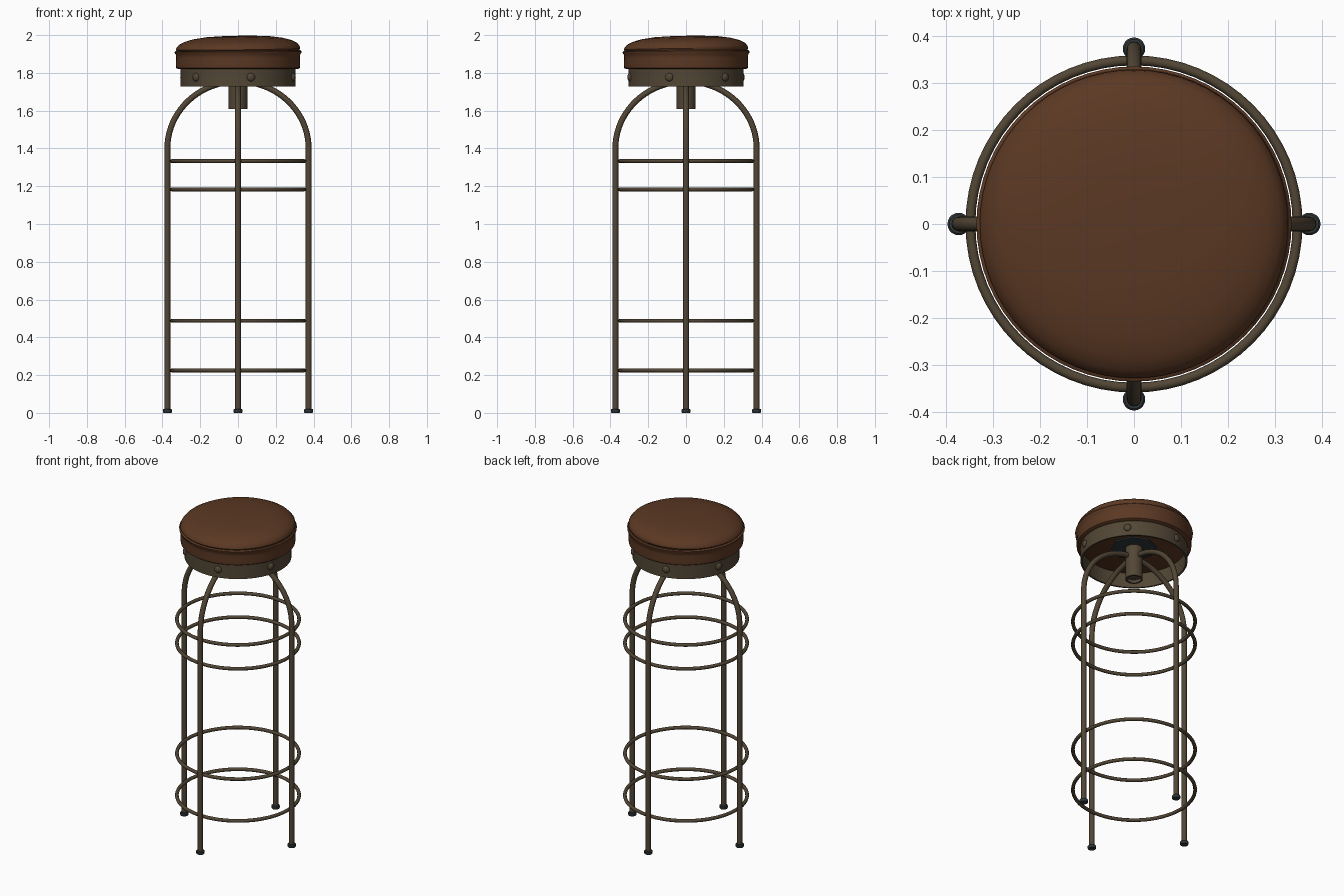
import bpy, bmesh, math
from mathutils import Matrix, Vector

cube = bpy.data.objects.get("Cube")
if cube:
    bpy.data.objects.remove(cube, do_unlink=True)


def material(name, rgb):
    m = bpy.data.materials.new(name)
    m.use_nodes = True
    m.diffuse_color = (*rgb, 1)
    bsdf = next(n for n in m.node_tree.nodes if n.type == 'BSDF_PRINCIPLED')
    bsdf.inputs["Base Color"].default_value = (*rgb, 1)
    bsdf.inputs["Roughness"].default_value = 0.6
    return m


leather = material("brown leather", (0.105, 0.040, 0.017))
metal = material("aged bronze metal", (0.085, 0.062, 0.036))
rubber = material("dark slate", (0.030, 0.038, 0.042))


def finish(name, bm, mat, angle=40):
    bmesh.ops.recalc_face_normals(bm, faces=bm.faces)
    mesh = bpy.data.meshes.new(name)
    bm.to_mesh(mesh)
    bm.free()
    mesh.materials.append(mat)
    ob = bpy.data.objects.new(name, mesh)
    bpy.context.collection.objects.link(ob)
    bpy.ops.object.select_all(action='DESELECT')
    ob.select_set(True)
    bpy.context.view_layer.objects.active = ob
    bpy.ops.object.shade_smooth_by_angle(angle=math.radians(angle))
    return ob


def lathe(name, profile, mat, segments=64, closed=False, centre=(0, 0), shape=None):
    """Spin an (r, z) profile around a vertical axis."""
    bm = bmesh.new()
    verts = [bm.verts.new((r, 0, z)) for r, z in profile]
    pairs = list(zip(verts, verts[1:])) + ([(verts[-1], verts[0])] if closed else [])
    edges = [bm.edges.new(p) for p in pairs]
    bmesh.ops.spin(bm, geom=verts + edges, axis=(0, 0, 1), cent=(0, 0, 0),
                   angle=math.tau, steps=segments)
    bmesh.ops.remove_doubles(bm, verts=bm.verts, dist=0.0001)
    for v in bm.verts:
        if shape:
            shape(v.co)
        v.co += Vector((*centre, 0))
    return finish(name, bm, mat)


def ring(name, z, major, minor, mat):
    section = [(major + minor * math.cos(a), z + minor * math.sin(a))
               for a in (i * math.tau / 10 for i in range(10))]
    return lathe(name, section, mat, closed=True)


def tube(name, path, radius, mat, sides=12):
    """Sweep a round section along a path lying in the xz plane."""
    bm = bmesh.new()
    loops = []
    for i, p in enumerate(path):
        t = (path[min(i + 1, len(path) - 1)] - path[max(i - 1, 0)]).normalized()
        side = Vector((0, 1, 0))
        up = t.cross(side)
        loops.append([bm.verts.new(p + radius * (math.cos(a) * side + math.sin(a) * up))
                      for a in (k * math.tau / sides for k in range(sides))])
    for a, b in zip(loops, loops[1:]):
        for k in range(sides):
            n = (k + 1) % sides
            bm.faces.new((a[k], a[n], b[n], b[k]))
    bm.faces.new(loops[0])
    bm.faces.new(loops[-1])
    return finish(name, bm, mat)


# Padded seat: band, pinched seam and a slightly lopsided dome
def lopsided(co):
    weight = min(max((co.z - 1.90) / 0.04, 0), 1)
    co.z += weight * 0.018 * (co.x + co.y)


lathe("seat_cushion", [
    (0, 1.82), (0.318, 1.82), (0.327, 1.826), (0.329, 1.85), (0.327, 1.88),
    (0.329, 1.897), (0.335, 1.905), (0.336, 1.913), (0.330, 1.918), (0.324, 1.918),
    (0.329, 1.926), (0.326, 1.938), (0.312, 1.954), (0.285, 1.968), (0.24, 1.981),
    (0.17, 1.991), (0.09, 1.995), (0, 1.996)], leather, shape=lopsided)

# Hollow metal apron with domed rivets
lathe("seat_apron", [(0.305, 1.727), (0.305, 1.821), (0.295, 1.821), (0.295, 1.727)],
      metal, closed=True)
for i in range(6):
    a = math.radians(-17 + 60 * i)
    bm = bmesh.new()
    bmesh.ops.create_uvsphere(bm, u_segments=16, v_segments=10, radius=0.022)
    bmesh.ops.transform(bm, verts=bm.verts, matrix=Matrix.Rotation(a, 4, 'Z')
                        @ Matrix.Translation((0.305, 0, 1.777)) @ Matrix.Diagonal((0.6, 1, 1, 1)))
    finish(f"apron_rivet_{i + 1}", bm, metal)

# Mounting plate and hollow centre tube below the seat
lathe("mounting_plate", [(0, 1.812), (0.13, 1.812), (0.13, 1.821), (0, 1.821)],
      rubber, segments=8)
lathe("centre_tube", [(0.05, 1.61), (0.05, 1.813), (0.04, 1.813), (0.04, 1.61)],
      metal, segments=32, closed=True)
lathe("centre_screw", [(0, 1.63), (0.04, 1.63), (0.04, 1.812), (0, 1.812)], metal, segments=24)

# Four bent legs with feet
LEG = 0.374
path = [Vector((LEG, 0, 0.01))]
for i in range(19):
    a = math.radians(i * 82 / 18)
    path.append(Vector((LEG * math.cos(a), 0, 1.40 + 0.355 * math.sin(a))))
for i, side in enumerate(("left", "back", "right", "front")):
    turn = i * math.pi / 2
    leg = tube(f"{side}_leg", path, 0.0155, metal)
    leg.rotation_euler.z = turn
    foot = lathe(f"{side}_foot", [(0, 0), (0.021, 0), (0.024, 0.004), (0.024, 0.017),
                                  (0.020, 0.021), (0, 0.021)], rubber, segments=20,
                 centre=(LEG * math.cos(turn), LEG * math.sin(turn)))

# Brace and foot rings
for i, z in enumerate((0.225, 0.488, 1.183, 1.333)):
    ring(f"brace_ring_{i + 1}", z, 0.349, 0.0105, metal)
